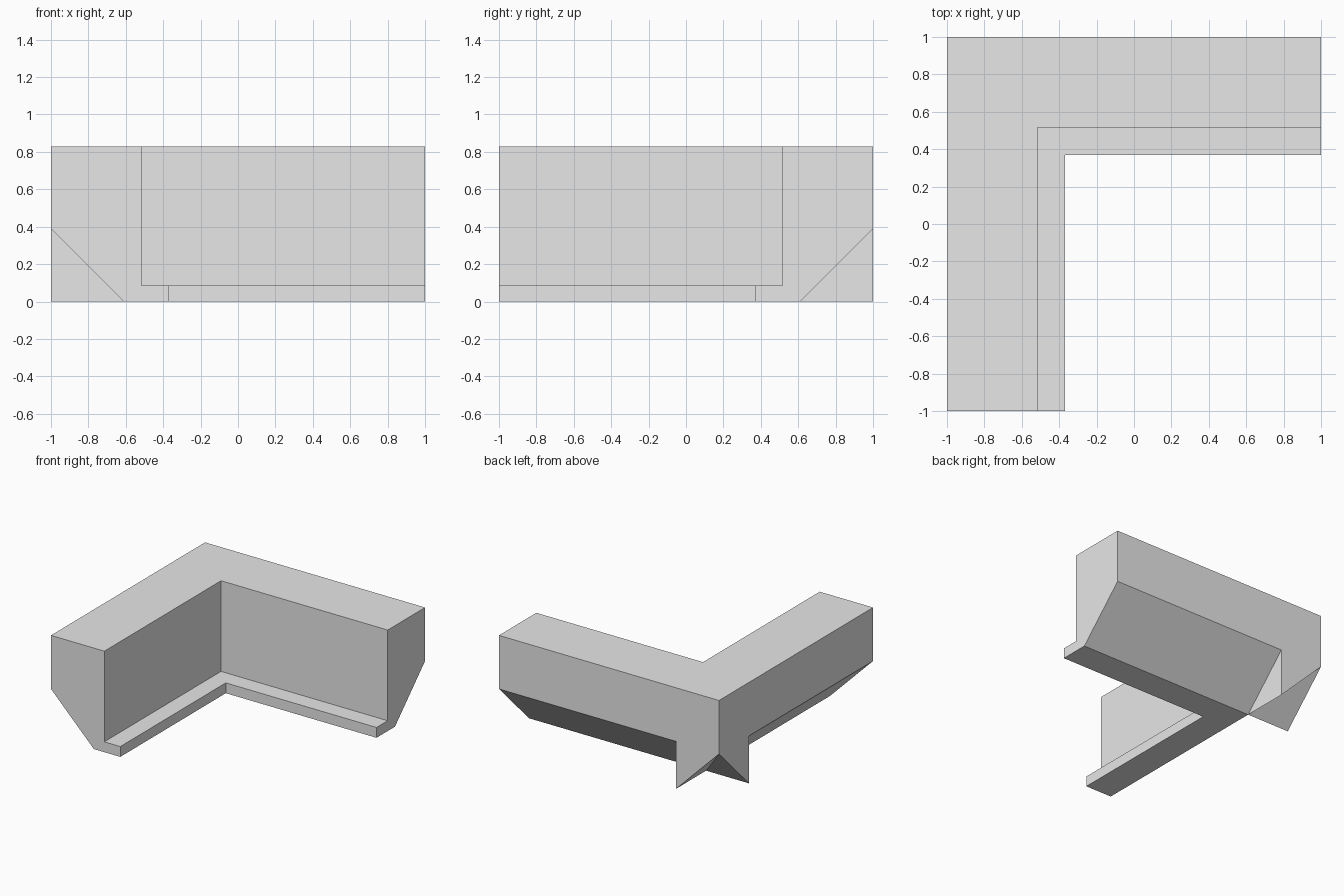
import bpy
import bmesh
import math

cube = bpy.data.objects.get("Cube")
if cube:
    bpy.data.objects.remove(cube, do_unlink=True)

HEIGHT = 0.83     # top of the wall
CHAMFER = 0.39    # size of the 45 degree underside bevel
WALL = 0.485      # wall thickness
LIP = 0.63        # outer edge to lip edge
LIP_TOP = 0.085

# Cross-section: (distance in from the outer side, height)
profile = [(0, CHAMFER), (0, HEIGHT), (WALL, HEIGHT), (WALL, LIP_TOP),
           (LIP, LIP_TOP), (LIP, 0), (CHAMFER, 0)]


def mitre(p):
    return (p[0] - 1, 1 - p[0], p[1])


def end(p):
    return (1, 1 - p[0], p[1])


def arm_faces():
    """Faces of the back arm, from the mitred corner to its open end."""
    faces = [[end(p) for p in profile]]
    # Top, inner wall, lip and underside
    for a, b in zip(profile[1:], profile[2:]):
        faces.append([mitre(a), end(a), end(b), mitre(b)])
    corner, inner = mitre(profile[0]), mitre(profile[-1])
    root = (CHAMFER - 1, 1, CHAMFER)
    tip = (CHAMFER - 1, 1, 0)
    # Outer wall with the corner fin, then the bevel and the fin's other sides
    faces.append([mitre(profile[1]), end(profile[1]), end(profile[0]), root, tip, corner])
    faces.append([root, end(profile[0]), end(profile[-1]), inner])
    faces.append([root, inner, tip])
    faces.append([corner, tip, inner])
    return faces


# Both arms, the second mirrored across the corner diagonal
bm = bmesh.new()
for face in arm_faces():
    bm.faces.new([bm.verts.new(v) for v in face])
    bm.faces.new([bm.verts.new((-y, -x, z)) for x, y, z in reversed(face)])
bmesh.ops.remove_doubles(bm, verts=bm.verts, dist=0.0001)
bmesh.ops.recalc_face_normals(bm, faces=bm.faces)
# Merge the flat halves that meet at the mitre
bmesh.ops.dissolve_limit(bm, angle_limit=math.radians(1), verts=bm.verts, edges=bm.edges)

mesh = bpy.data.meshes.new("corner_trim")
bm.to_mesh(mesh)
bm.free()
trim = bpy.data.objects.new("corner_trim", mesh)
bpy.context.collection.objects.link(trim)

# Plain grey
grey = bpy.data.materials.new("light_grey")
grey.use_nodes = True
colour = (0.8, 0.8, 0.8, 1)
grey.diffuse_color = colour
grey.node_tree.nodes["Principled BSDF"].inputs["Base Color"].default_value = colour
mesh.materials.append(grey)
